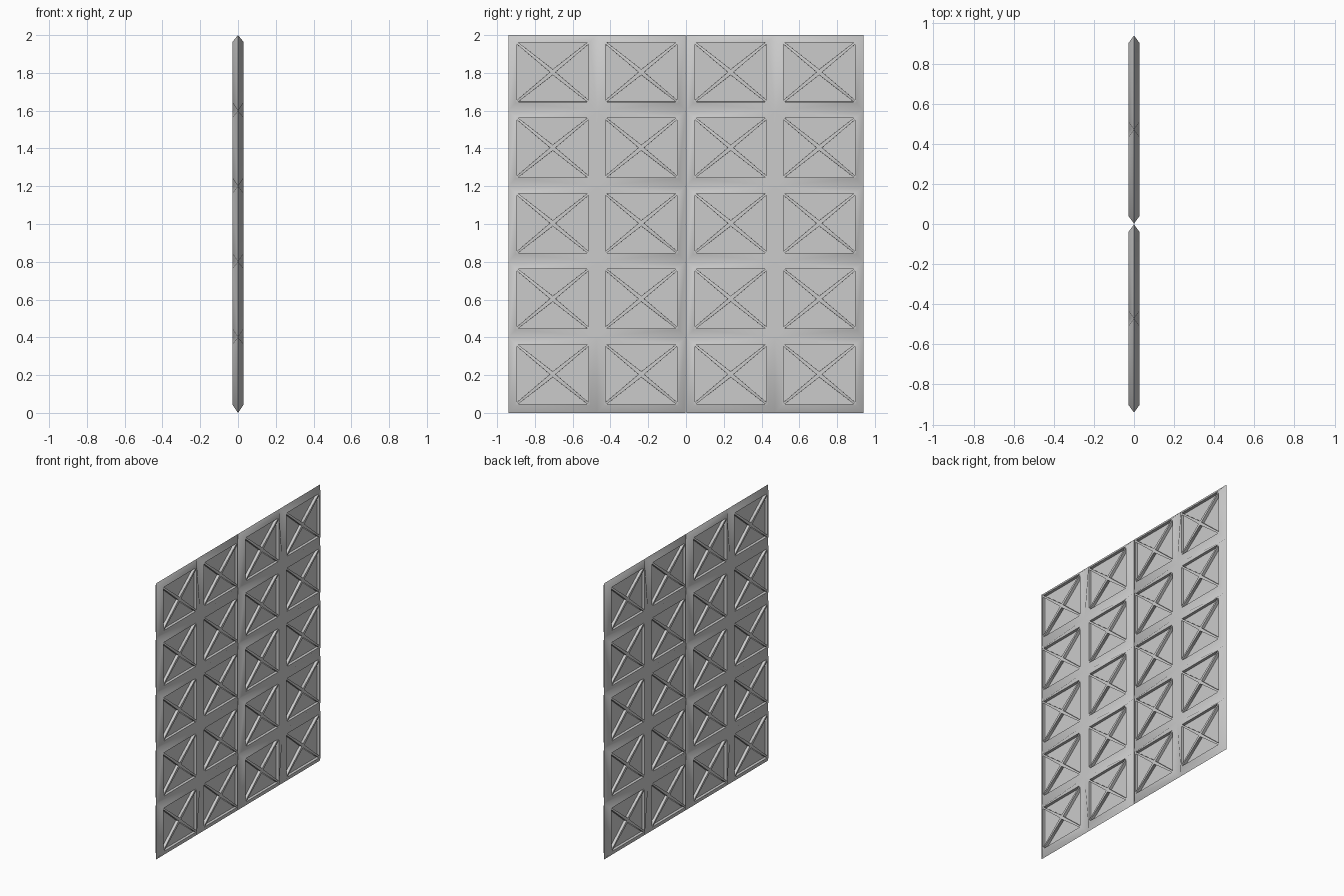
import bpy, bmesh, math

cube = bpy.data.objects.get("Cube")
if cube:
    bpy.data.objects.remove(cube, do_unlink=True)

HALF = 0.028           # half thickness of a panel
WIDTH, HEIGHT = 0.938, 2.0
COLS, ROWS = 2, 5
MARGIN = 0.038         # sloped frame around each cell
BAR = 0.015            # half width of the cross bars
DEPTH = 0.02           # depth of the triangular pockets

grey = bpy.data.materials.new("plain grey")
grey.use_nodes = True
colour = (0.6, 0.6, 0.6, 1)
grey.diffuse_color = colour
grey.node_tree.nodes["Principled BSDF"].inputs["Base Color"].default_value = colour


def add_cell(bm, col, row, side):
    """One cell: a frame that thins to the panel edge, and a flat field."""
    cw, ch = WIDTH / COLS, HEIGHT / ROWS
    outer, inner = [], []
    for i, j in ((0, 0), (1, 0), (1, 1), (0, 1)):
        c, r = col + i, row + j
        on_edge = c in (0, COLS) or r in (0, ROWS)
        outer.append(bm.verts.new((0 if on_edge else side * HALF, c * cw, r * ch)))
        y = c * cw + MARGIN * (1 - 2 * i)
        z = r * ch + MARGIN * (1 - 2 * j) + 0.004
        inner.append(bm.verts.new((side * HALF, y, z)))
    for k in range(4):
        n = (k + 1) % 4
        a, b, p, q = outer[k], outer[n], inner[n], inner[k]
        # split so that the notch between cells runs out to the panel edge
        if abs(a.co.x) > abs(b.co.x):
            tris = ((a, b, p), (a, p, q))
        else:
            tris = ((a, b, q), (b, p, q))
        for t in tris:
            bm.faces.new(t)
    return bm.faces.new(inner)


def make_panel(name, y0):
    bm = bmesh.new()
    fields = [add_cell(bm, c, r, s)
              for s in (-1, 1) for c in range(COLS) for r in range(ROWS)]
    bmesh.ops.remove_doubles(bm, verts=bm.verts, dist=0.0001)
    bmesh.ops.recalc_face_normals(bm, faces=bm.faces)
    # four triangular pockets in each field leave a diagonal cross
    pockets = bmesh.ops.poke(bm, faces=fields)["faces"]
    bmesh.ops.inset_individual(bm, faces=pockets, thickness=BAR)
    bmesh.ops.inset_individual(bm, faces=pockets, thickness=0.0005, depth=-DEPTH)
    mesh = bpy.data.meshes.new(name)
    bm.to_mesh(mesh)
    bm.free()
    mesh.materials.append(grey)
    obj = bpy.data.objects.new(name, mesh)
    obj.location.y = y0
    bpy.context.collection.objects.link(obj)
    bpy.ops.object.select_all(action="DESELECT")
    obj.select_set(True)
    bpy.context.view_layer.objects.active = obj
    bpy.ops.object.shade_smooth_by_angle(angle=math.radians(84))


# a pair of matching gate panels
make_panel("front_panel", -WIDTH - 0.002)
make_panel("back_panel", 0.002)
